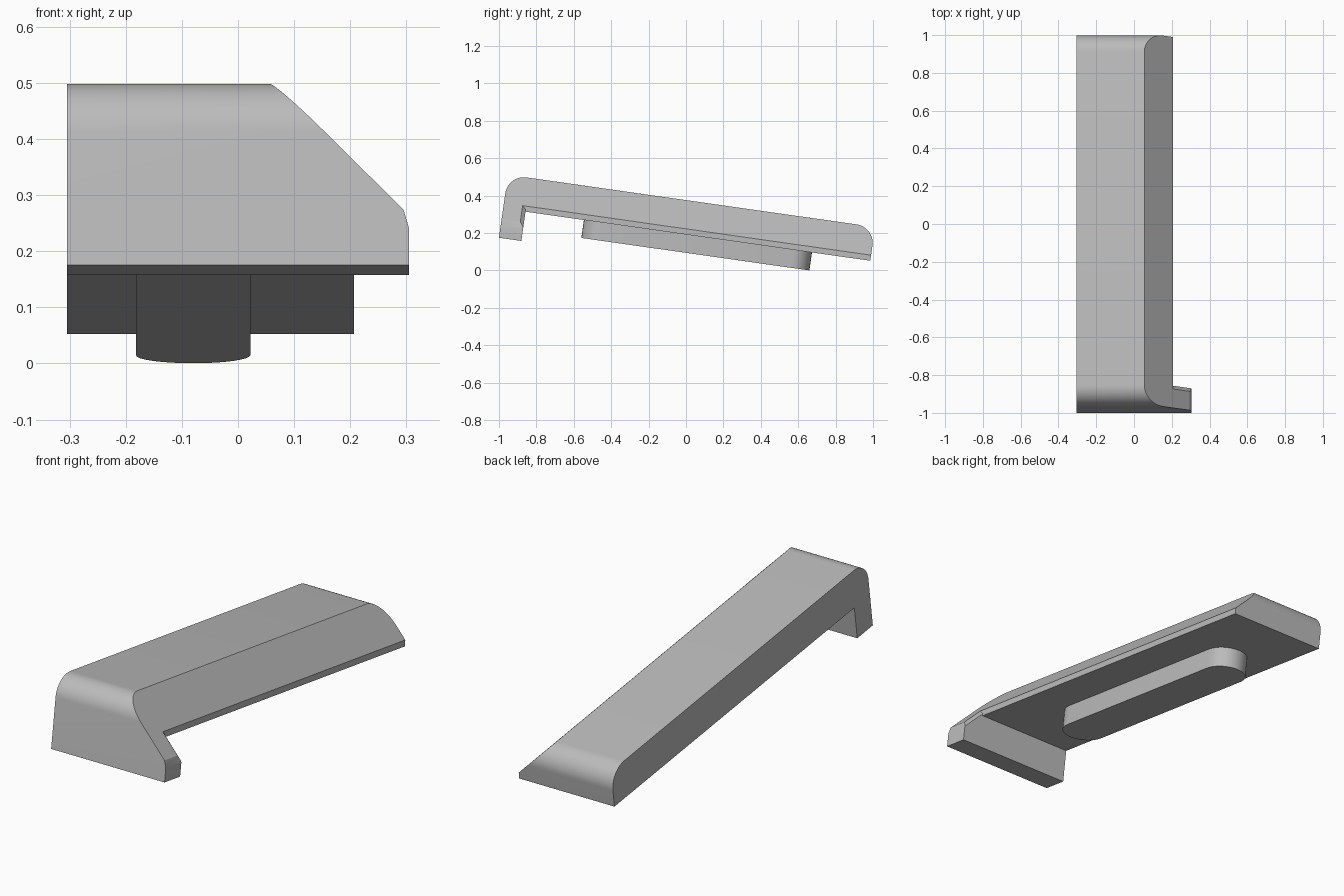
import bpy, bmesh, math
from mathutils import Matrix

cube = bpy.data.objects.get("Cube")
if cube:
    bpy.data.objects.remove(cube)

grey = bpy.data.materials.new("plain_grey")
grey.use_nodes = True
colour = (0.5, 0.5, 0.5, 1)
grey.diffuse_color = colour
grey.node_tree.nodes["Principled BSDF"].inputs["Base Color"].default_value = colour

# Local frame: origin at the lower front edge, y along the sloping bar, z off its surface
TILT = Matrix.Translation((0, -1, 0.175)) @ Matrix.Rotation(math.radians(-8.1), 4, "X")
HALF, BODY_SIDE, HOOK, LENGTH, TOP, UNDER = 0.305, 0.207, 0.121, 1.983, 0.34, 0.158


def prism(name, start, end):
    """Solid between two matching outlines of 3D points."""
    bm = bmesh.new()
    a = [bm.verts.new(p) for p in start]
    b = [bm.verts.new(p) for p in end]
    bm.faces.new(a)
    bm.faces.new(b[::-1])
    for i in range(len(a)):
        j = (i + 1) % len(a)
        bm.faces.new((a[j], a[i], b[i], b[j]))
    bmesh.ops.recalc_face_normals(bm, faces=bm.faces)
    mesh = bpy.data.meshes.new(name)
    bm.to_mesh(mesh)
    bm.free()
    mesh.materials.append(grey)
    obj = bpy.data.objects.new(name, mesh)
    obj.matrix_world = TILT
    bpy.context.collection.objects.link(obj)
    return obj


def arc(cx, cy, r, start, end, steps=16):
    angles = [math.radians(start + (end - start) * i / steps) for i in range(steps + 1)]
    return [(cx + r * math.cos(t), cy + r * math.sin(t)) for t in angles]


def along_x(name, outline, x0, x1):
    return prism(name, [(x0, y, z) for y, z in outline], [(x1, y, z) for y, z in outline])


def along_y(name, outline, y0, y1):
    return prism(name, [(x, y0, z) for x, z in outline], [(x, y1, z) for x, z in outline])


# Bar with a downturned front lip and rounded upper ends
R = 0.1
side = [(0, 0), (HOOK, 0), (HOOK, UNDER), (LENGTH, UNDER)]
side += arc(LENGTH - R, TOP - R, R, 0, 90) + arc(R, TOP - R, R, 90, 180)
bar = along_x("bar_with_front_lip", side, -HALF, HALF)

# Sloping flank and blunted lip tip
flank = along_y("flank_cutter", [(-0.145, 0.54), (0.295, 0.1), (HALF, 0.066), (0.5, 0.066), (0.5, 0.54)],
                -0.2, 2.2)

# Narrower bar behind the lip
notch = along_x("side_notch_cutter", [(HOOK, -0.2), (2.2, -0.2), (2.2, 0.6), (HOOK, 0.6)], BODY_SIDE, 0.6)


# Small chamfer on the rear upper edge of the lip tip
def wedge_end(x):
    h = 0.395 - x
    return [(x, 0.2, h - 0.099), (x, 0.2, h + 0.1), (x, 0.001, h + 0.1)]


wedge = prism("lip_chamfer_cutter", wedge_end(BODY_SIDE), wedge_end(0.35))

for cutter in (flank, notch, wedge):
    cutter.hide_render = True
    cutter.hide_set(True)
    mod = bar.modifiers.new(cutter.name, "BOOLEAN")
    mod.operation = "DIFFERENCE"
    mod.solver = "EXACT"
    mod.object = cutter

# Bake the cuts and drop the cutters
bpy.context.view_layer.update()
depsgraph = bpy.context.evaluated_depsgraph_get()
baked = bpy.data.meshes.new_from_object(bar.evaluated_get(depsgraph))
bar.modifiers.clear()
bar.data = baked
for cutter in (flank, notch, wedge):
    bpy.data.objects.remove(cutter)

# Round-ended locating rib on the underside
RIB, RIB_X = 0.102, -0.08
rib_outline = arc(RIB_X, 1.668 - RIB, RIB, 0, 180) + arc(RIB_X, 0.436 + RIB, RIB, 180, 360)
rib = prism("underside_rib", [(x, y, 0.061) for x, y in rib_outline],
            [(x, y, UNDER + 0.01) for x, y in rib_outline])

# Smooth the rounded ends, keep the edges crisp
for obj in (bar, rib):
    bpy.ops.object.select_all(action="DESELECT")
    obj.select_set(True)
    bpy.context.view_layer.objects.active = obj
    bpy.ops.object.shade_smooth_by_angle(angle=math.radians(20))
